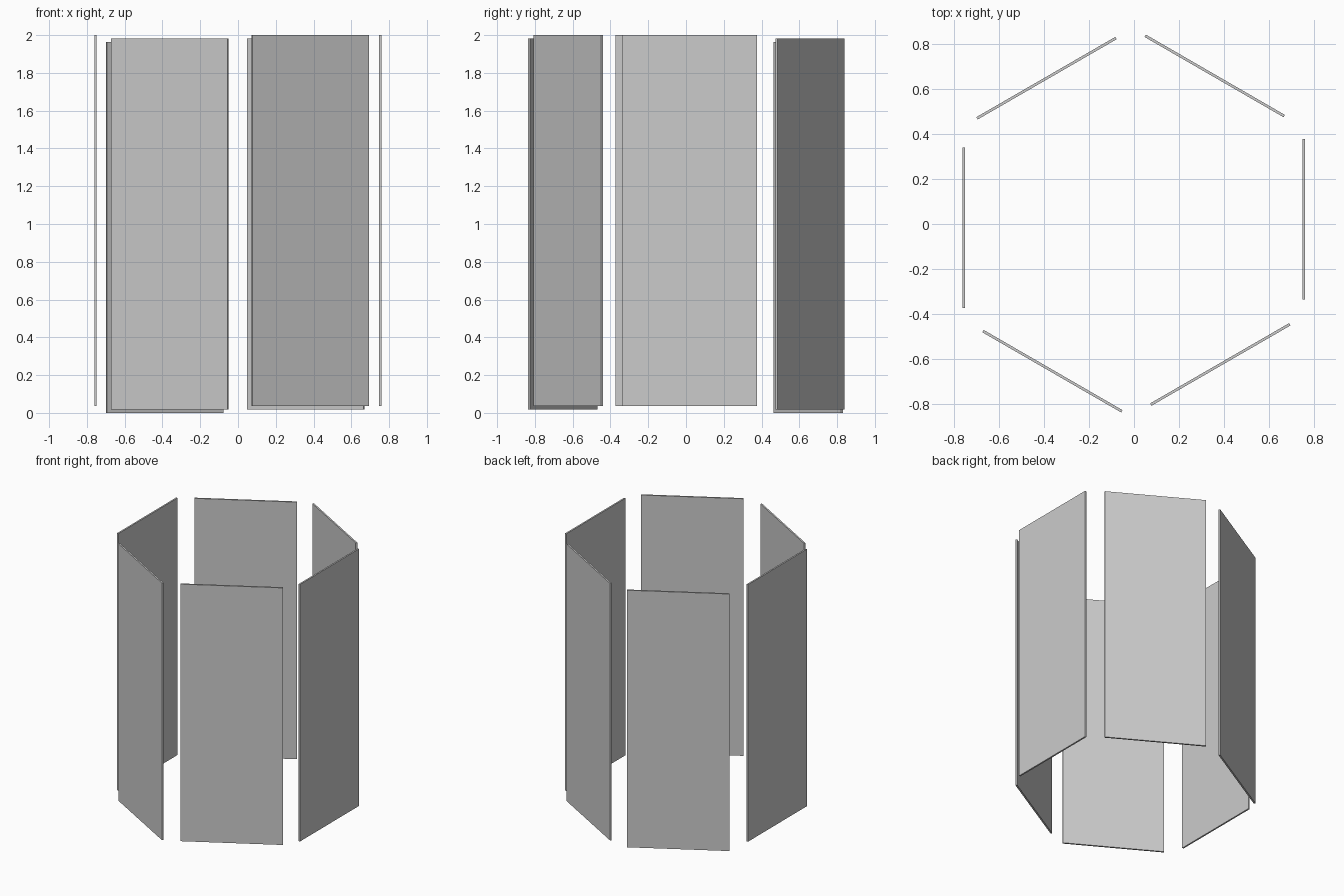
import bpy
from math import radians

if "Cube" in bpy.data.objects:
    bpy.data.objects.remove(bpy.data.objects["Cube"])

WIDTH, THICK, HEIGHT = 0.712, 0.012, 1.964


def panel(name, x, y, z0, angle):
    """Upright thin slab whose face normal points at the given angle."""
    bpy.ops.mesh.primitive_cube_add(size=1)
    ob = bpy.context.object
    ob.name = name
    ob.scale = (THICK, WIDTH, HEIGHT)
    ob.rotation_euler.z = radians(angle)
    ob.location = (x, y, z0 + HEIGHT / 2)


# Hexagonal ring of separate panels: name, centre x, centre y, base height, facing
PANELS = [
    ("right_panel", 0.753, 0.021, 0.036, 0),
    ("back_right_panel", 0.358, 0.657, 0.019, 60),
    ("back_left_panel", -0.388, 0.647, 0.0, 120),
    ("left_panel", -0.755, -0.017, 0.036, 180),
    ("front_left_panel", -0.362, -0.653, 0.019, 240),
    ("front_right_panel", 0.383, -0.623, 0.036, 300),
]
for p in PANELS:
    panel(*p)
